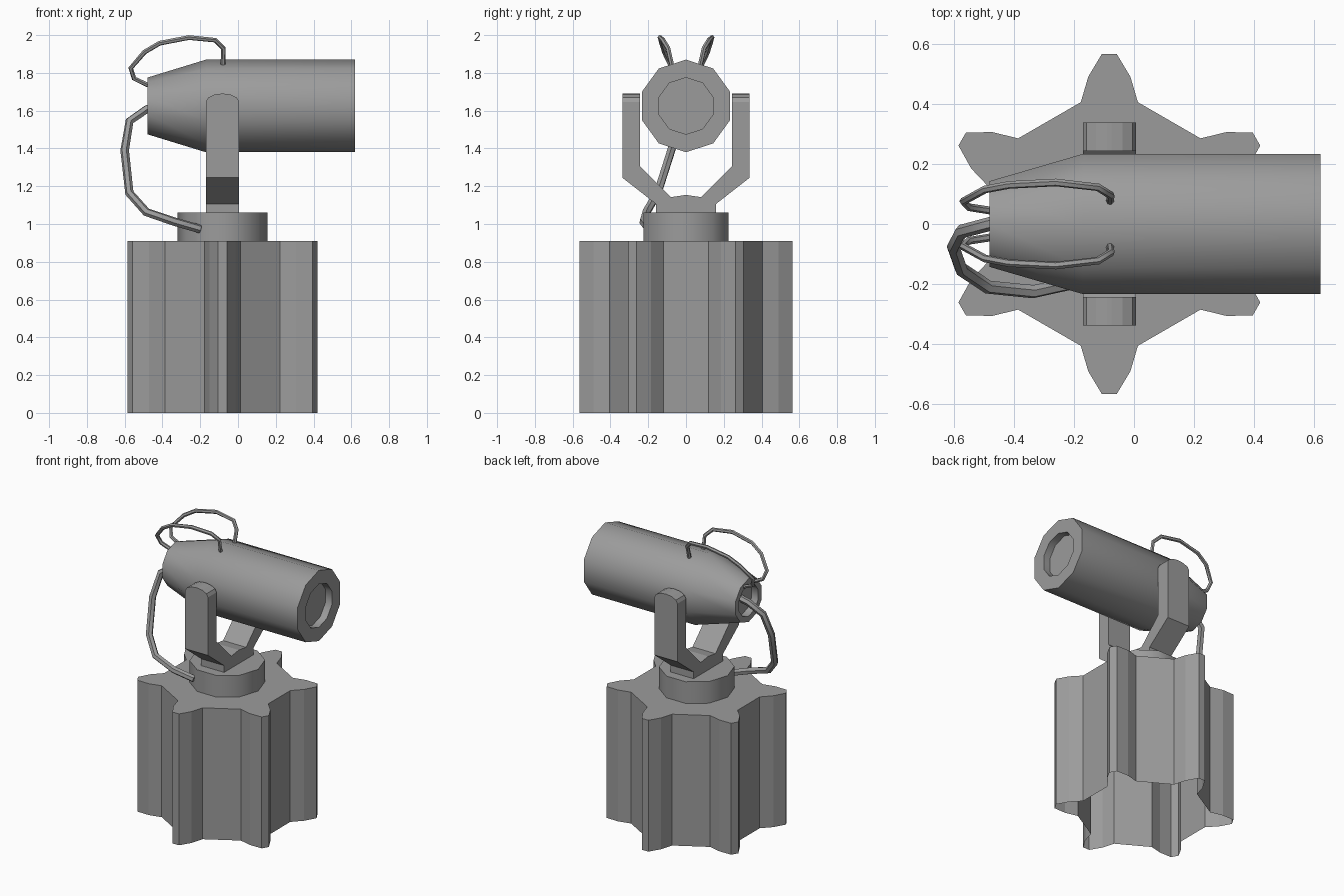
import bpy, bmesh
from math import cos, sin, radians, pi
from mathutils import Vector, Matrix

if "Cube" in bpy.data.objects:
    bpy.data.objects.remove(bpy.data.objects["Cube"])

grey = bpy.data.materials.new("plain grey")
grey.use_nodes = True
colour = (0.33, 0.33, 0.33, 1)
grey.diffuse_color = colour
grey.node_tree.nodes["Principled BSDF"].inputs["Base Color"].default_value = colour

CX = -0.082     # axis of the base
AXIS_Z = 1.625  # height of the lamp barrel's axis


def activate(obj):
    bpy.ops.object.select_all(action="DESELECT")
    obj.select_set(True)
    bpy.context.view_layer.objects.active = obj


def finish(name, bm):
    bmesh.ops.recalc_face_normals(bm, faces=bm.faces)
    mesh = bpy.data.meshes.new(name)
    bm.to_mesh(mesh)
    bm.free()
    mesh.materials.append(grey)
    obj = bpy.data.objects.new(name, mesh)
    bpy.context.collection.objects.link(obj)
    return obj


def prism(name, points, depth, open_start=False):
    """Extrude a closed outline of 3D points along a vector."""
    bm = bmesh.new()
    face = bm.faces.new([bm.verts.new(p) for p in points])
    out = bmesh.ops.extrude_face_region(bm, geom=[face], use_keep_orig=True)
    moved = [v for v in out["geom"] if isinstance(v, bmesh.types.BMVert)]
    bmesh.ops.translate(bm, verts=moved, vec=depth)
    if open_start:
        bmesh.ops.delete(bm, geom=[face], context="FACES_ONLY")
    return finish(name, bm)


def lathe(name, profile, matrix, sides=10):
    """Turn (height, radius) pairs round local z, capping both ends."""
    bm = bmesh.new()
    rings = []
    for h, r in profile:
        rings.append([bm.verts.new((r * cos(2 * pi * i / sides),
                                    r * sin(2 * pi * i / sides), h))
                      for i in range(sides)])
    for a, b in zip(rings, rings[1:]):
        for i in range(sides):
            j = (i + 1) % sides
            bm.faces.new((a[i], a[j], b[j], b[i]))
    bm.faces.new(rings[0])
    bm.faces.new(rings[-1])
    bm.transform(matrix)
    obj = finish(name, bm)
    activate(obj)
    bpy.ops.object.shade_smooth_by_angle(angle=radians(40))
    return obj


def cable(name, points, radius):
    curve = bpy.data.curves.new(name, "CURVE")
    curve.dimensions = "3D"
    curve.bevel_depth = radius
    curve.bevel_resolution = 1
    curve.use_fill_caps = True
    spline = curve.splines.new("POLY")
    spline.points.add(len(points) - 1)
    for point, co in zip(spline.points, points):
        point.co = (*co, 1)
    curve.materials.append(grey)
    obj = bpy.data.objects.new(name, curve)
    bpy.context.collection.objects.link(obj)
    activate(obj)
    bpy.ops.object.convert(target="MESH")
    bpy.ops.object.shade_smooth_by_angle(angle=radians(50))


# Six-toothed base, open underneath
half_tooth = [(0.405, 0.095), (0.49, 0.07), (0.565, 0.025)]
tooth = [(r, -w) for r, w in half_tooth] + half_tooth[::-1]
outline = []
for k in range(6):
    turn = Matrix.Rotation(radians(30 + 60 * k), 3, "Z")
    outline += [turn @ Vector((r, w, 0)) + Vector((CX, 0, 0)) for r, w in tooth]
prism("toothed_base", outline, (0, 0, 0.91), open_start=True)

# Turntable disc
lathe("turntable", [(0.91, 0.237), (1.06, 0.237)], Matrix.Translation((CX, 0, 0)))

# Yoke: a U-shaped section trimmed to rounded arm tops
half_yoke = [(0.16, 1.06), (0.16, 1.107), (0.337, 1.245), (0.337, 1.69),
             (0.243, 1.69), (0.243, 1.305), (0.08, 1.142)]
section = half_yoke + [(0, 1.154)] + [(-y, z) for y, z in half_yoke[::-1]]
yoke = prism("yoke", [(-0.4, y, z) for y, z in section], (0.6, 0, 0))
arch = [(CX - 0.088, 1), (CX + 0.088, 1)]
for i in range(7):
    a = pi * i / 6
    arch.append((CX + 0.088 * cos(a), 1.647 + 0.044 * sin(a)))
trimmer = prism("yoke_trimmer", [(x, -0.5, z) for x, z in arch], (0, 1, 0))
trimmer.hide_render = True
trim = yoke.modifiers.new("trim", "BOOLEAN")
trim.operation = "INTERSECT"
trim.solver = "EXACT"
trim.object = trimmer
activate(yoke)
bpy.ops.object.modifier_apply(modifier="trim")
bpy.data.objects.remove(trimmer)

# Lamp barrel with tapered rear and a recess in each end
along_x = Matrix.Translation((0, 0, AXIS_Z)) @ Matrix.Rotation(pi / 2, 4, "Y")
lathe("lamp_barrel",
      [(-0.43, 0.11), (-0.48, 0.11), (-0.48, 0.15), (-0.17, 0.245),
       (0.62, 0.245), (0.62, 0.15), (0.57, 0.15)], along_x)

# Pair of thin cables looping from the barrel top to its rear
loop_path = [(-0.08, 0.075, 1.84), (-0.077, 0.095, 1.93), (-0.12, 0.122, 1.973),
             (-0.26, 0.138, 1.987), (-0.415, 0.13, 1.957), (-0.495, 0.115, 1.91),
             (-0.568, 0.075, 1.825), (-0.55, 0.056, 1.77), (-0.48, 0.045, 1.737),
             (-0.42, 0.04, 1.715)]
for side, name in ((1, "left_thin_cable"), (-1, "right_thin_cable")):
    cable(name, [(x, side * y, z) for x, y, z in loop_path], 0.013)

# Thick cable from the barrel rear down to the turntable
cable("power_cable",
      [(-0.42, 0.01, 1.63), (-0.48, 0, 1.61), (-0.574, -0.025, 1.545),
       (-0.6, -0.078, 1.39), (-0.575, -0.15, 1.164), (-0.485, -0.21, 1.063),
       (-0.335, -0.225, 1.012), (-0.2, -0.195, 0.973)], 0.023)
